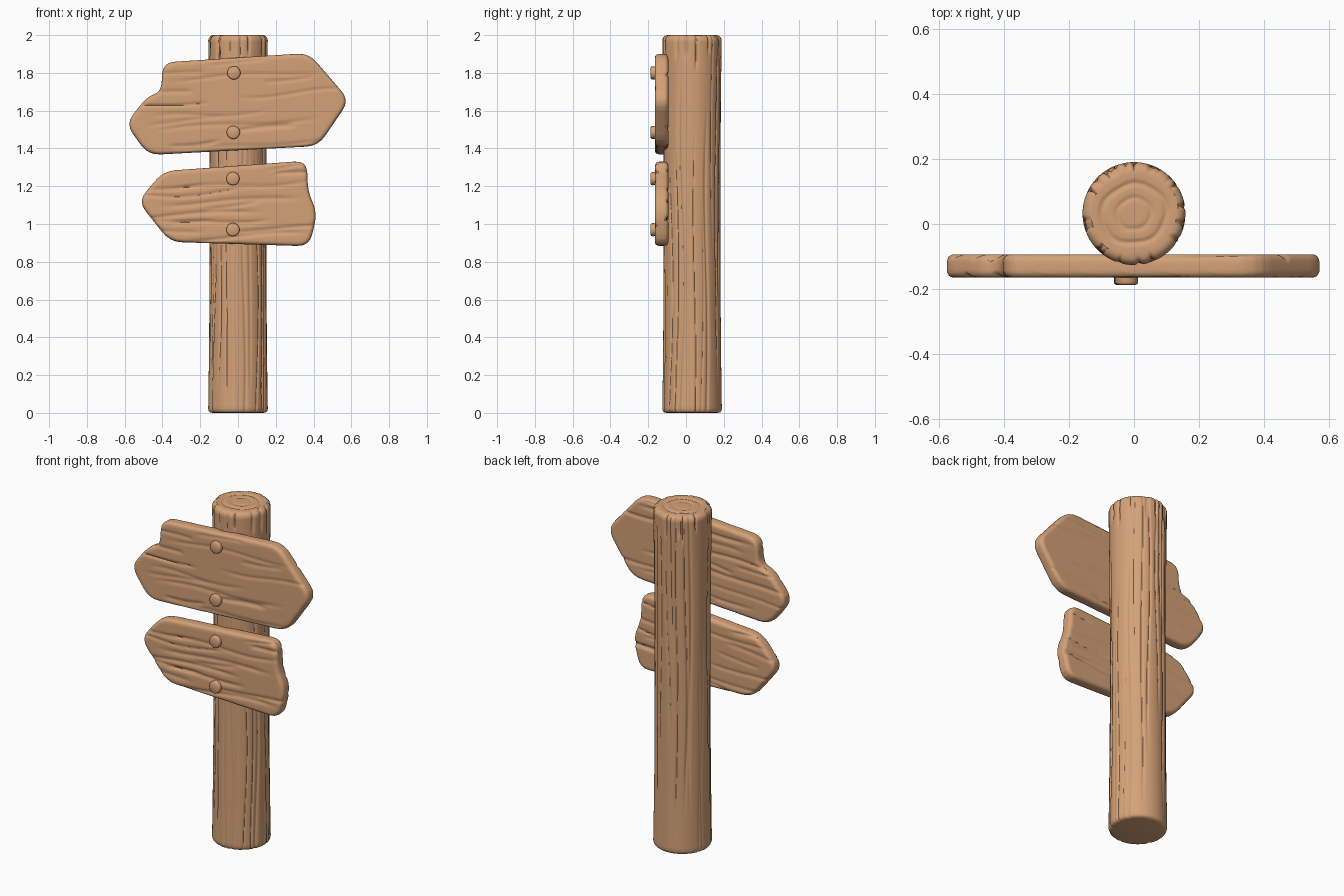
import bpy, bmesh, math, random
from mathutils import Vector

if "Cube" in bpy.data.objects:
    bpy.data.objects.remove(bpy.data.objects["Cube"])

random.seed(7)
wood = bpy.data.materials.new("warm wood")
wood.diffuse_color = (0.66, 0.36, 0.187, 1)
wood.use_nodes = True
wood.node_tree.nodes["Principled BSDF"].inputs["Base Color"].default_value = wood.diffuse_color


def finish(bm, name, angle=50):
    bmesh.ops.recalc_face_normals(bm, faces=bm.faces)
    me = bpy.data.meshes.new(name)
    bm.to_mesh(me)
    bm.free()
    me.materials.append(wood)
    ob = bpy.data.objects.new(name, me)
    bpy.context.collection.objects.link(ob)
    bpy.ops.object.select_all(action='DESELECT')
    ob.select_set(True)
    bpy.context.view_layer.objects.active = ob
    bpy.ops.object.shade_smooth_by_angle(angle=math.radians(angle))
    return ob


def make_grooves(n, lo, hi, length, width, depth, wob):
    """Wavy grain lines: position across the grain, centre/half length along it."""
    out = []
    for i in range(n):
        pos = lo + (hi - lo) * (i + random.uniform(0.1, 0.9)) / n
        out.append((pos, random.uniform(*length[0]), random.uniform(*length[1]),
                    random.uniform(*width), random.uniform(*depth),
                    random.uniform(0.3, 1) * wob, random.uniform(0, 6.28)))
    return out


def groove_depth(gs, across, along, freq, wrap=None):
    total = 0
    for pos, mid, half, w, d, wob, ph in gs:
        t = abs(along - mid) / half
        if t >= 1:
            continue
        dist = across - pos - wob * math.sin(along * freq + ph)
        if wrap:
            dist = (dist + wrap / 2) % wrap - wrap / 2
        if abs(dist) < 3 * w:
            total += d * math.exp(-(dist / w) ** 2) * min(1, 3 * (1 - t))
    return min(total, 0.012)


# Post: a lathe with carved vertical grain and growth rings on the top
SEG, CY = 220, 0.032
grain = make_grooves(26, 0, 2 * math.pi, ((0.2, 1.8), (0.4, 1.5)),
                     (0.025, 0.05), (0.003, 0.008), 0.09)
rim = make_grooves(15, 0, 2 * math.pi, ((2.0, 2.0), (0.08, 0.2)),
                   (0.03, 0.07), (0.006, 0.012), 0.03)


def post_radius(z):
    return 0.150 + 0.008 * abs(z - 1) ** 2


prof = [(0.135, 0), (0.149, 0.003), (0.155, 0.010), (0.158, 0.022)]
prof += [(post_radius(z), z) for z in (0.04 + 1.92 * i / 110 for i in range(111))]
prof += [(0.158, 1.972), (0.154, 1.985), (0.147, 1.994), (0.137, 1.999)]
prof += [(r, 2.0 - 0.006 * math.exp(-((r - 0.095) / 0.007) ** 2)
          - 0.004 * math.exp(-((r - 0.05) / 0.006) ** 2))
         for r in (0.128 - 0.006 * i for i in range(20))]
bm = bmesh.new()
rings = []
for r, z in prof:
    ring = []
    for i in range(SEG):
        a = 2 * math.pi * i / SEG
        cut = 0
        if r > 0.13:
            cut = groove_depth(grain, a, z, 4, 2 * math.pi) + groove_depth(rim, a, z, 4, 2 * math.pi)
        rr = r - cut
        if z > 1.98 and r < 0.13:
            rr *= 1 + 0.05 * math.sin(2 * a + 1) + 0.025 * math.sin(5 * a)
        ring.append(bm.verts.new((rr * math.cos(a), CY + rr * math.sin(a), z)))
    rings.append(ring)
for p, q in zip(rings, rings[1:]):
    for i in range(SEG):
        j = (i + 1) % SEG
        bm.faces.new((p[i], p[j], q[j], q[i]))
bm.faces.new(rings[0])
bm.faces.new(rings[-1])
finish(bm, "post")


# Sign boards: rounded outline, thick slab, softened rim, carved grain
def rounded(pts, cut):
    out, n = [], len(pts)
    for i in range(n):
        a, b, c = (Vector(pts[(i + k) % n]) for k in (-1, 0, 1))
        p = b + (a - b).normalized() * min(cut, 0.45 * (a - b).length)
        q = b + (c - b).normalized() * min(cut, 0.45 * (c - b).length)
        for t in (0, 0.25, 0.5, 0.75, 1):
            out.append(p * (1 - t) ** 2 + b * 2 * t * (1 - t) + q * t * t)
    return out


def board(name, pts, z0, z1):
    bm = bmesh.new()
    y0, y1 = -0.165, -0.093
    face = bm.faces.new([bm.verts.new((p.x, y0, p.y)) for p in rounded(pts, 0.065)])
    ext = bmesh.ops.extrude_face_region(bm, geom=[face], use_keep_orig=True)
    bmesh.ops.translate(bm, vec=(0, y1 - y0, 0),
                        verts=[g for g in ext['geom'] if isinstance(g, bmesh.types.BMVert)])
    bmesh.ops.recalc_face_normals(bm, faces=bm.faces)
    edges = [e for e in bm.edges if abs(e.verts[0].co.y - e.verts[1].co.y) < 1e-5]
    bmesh.ops.bevel(bm, geom=edges, offset=0.02, segments=4, profile=0.5, affect='EDGES')
    ob = finish(bm, name, 60)
    mod = ob.modifiers.new("remesh", 'REMESH')
    mod.mode = 'VOXEL'
    mod.voxel_size = 0.0085
    mod.use_smooth_shade = True
    bpy.ops.object.modifier_apply(modifier=mod.name)
    sides = [make_grooves(13, z0, z1, ((-0.45, 0.45), (0.12, 0.45)),
                          (0.006, 0.010), (0.004, 0.009), 0.014) for _ in range(2)]
    mid = (y0 + y1) / 2
    for v in ob.data.vertices:
        x, y, z = v.co
        s = 1 if y < mid else -1
        if abs(y - mid) > 0.02:
            v.co.y += s * groove_depth(sides[s < 0], z - 0.06 * x, x, 9)
    if not ob.data.materials:
        ob.data.materials.append(wood)
    bpy.ops.object.shade_smooth_by_angle(angle=math.radians(60))


board("upper_board", [(-0.40, 1.855), (0.375, 1.905), (0.59, 1.655), (0.425, 1.413),
                      (-0.475, 1.365), (-0.595, 1.53), (-0.48, 1.675), (-0.405, 1.70)], 1.4, 1.88)
board("lower_board", [(-0.395, 1.28), (0.365, 1.335), (0.37, 1.17), (0.42, 1.06),
                      (0.378, 0.882), (-0.36, 0.905), (-0.53, 1.12)], 0.91, 1.3)

# Nails
for i, (x, z) in enumerate([(-0.022, 1.80), (-0.025, 1.485), (-0.027, 1.24), (-0.027, 0.97)]):
    bm = bmesh.new()
    nail = [(0.034, -0.145), (0.035, -0.178), (0.033, -0.184), (0.028, -0.187)]
    loops = [[bm.verts.new((x + r * math.cos(k * math.pi / 16), y, z + r * math.sin(k * math.pi / 16)))
              for k in range(32)] for r, y in nail]
    for p, q in zip(loops, loops[1:]):
        for k in range(32):
            bm.faces.new((p[k], p[(k + 1) % 32], q[(k + 1) % 32], q[k]))
    bm.faces.new(loops[0])
    bm.faces.new(loops[-1])
    finish(bm, "nail_%d" % (i + 1))
